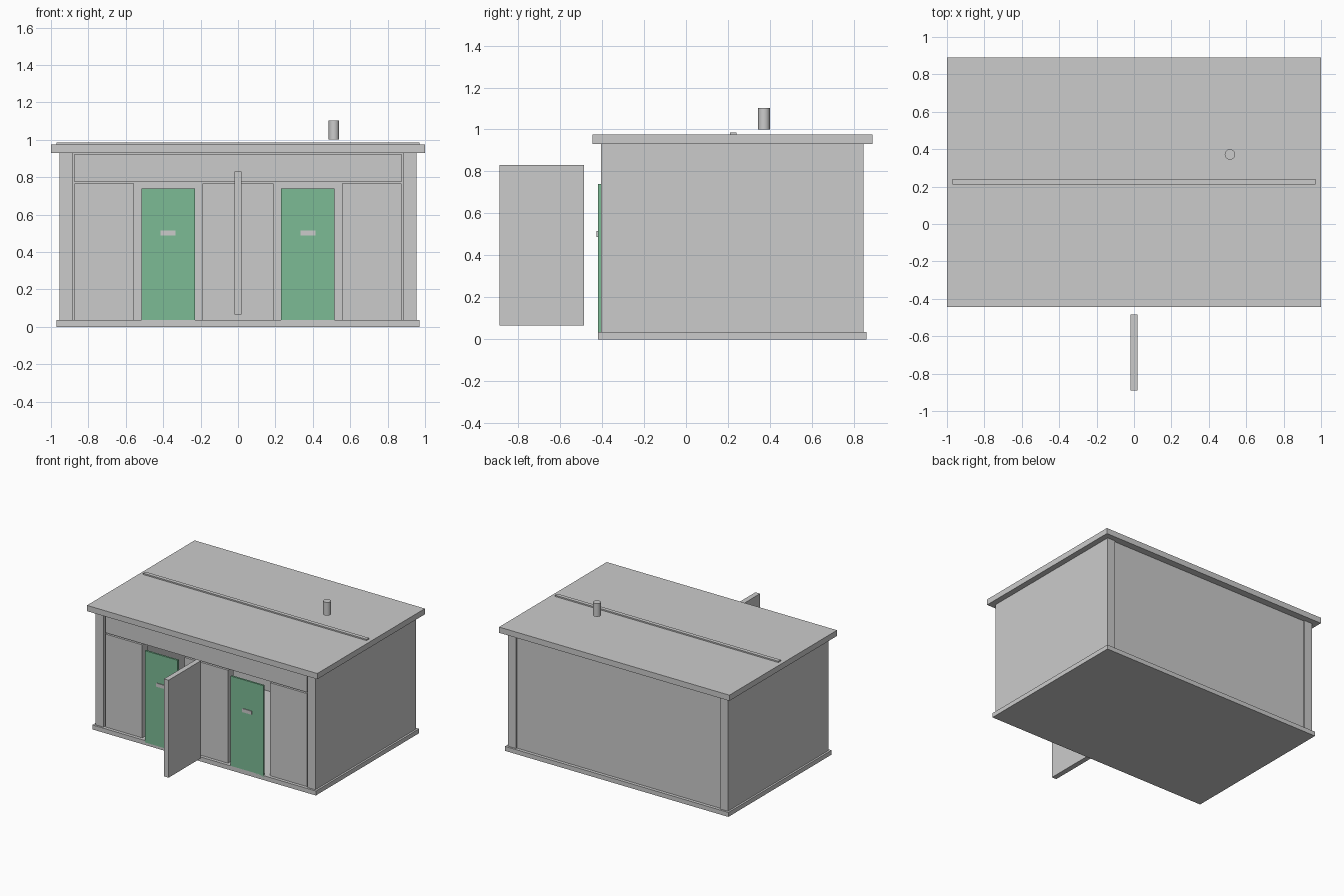
import bpy
from mathutils import Vector

if "Cube" in bpy.data.objects:
    bpy.data.objects.remove(bpy.data.objects["Cube"])


def box(name, x, y, z, mat=None):
    """Box from (min, max) ranges on each axis."""
    lo, hi = Vector((x[0], y[0], z[0])), Vector((x[1], y[1], z[1]))
    bpy.ops.mesh.primitive_cube_add(size=1, location=(lo + hi) / 2)
    ob = bpy.context.object
    ob.name = name
    ob.scale = hi - lo
    bpy.ops.object.transform_apply(location=False, rotation=False, scale=True)
    if mat:
        ob.data.materials.append(mat)
    return ob


def pair(name, x, y, z, mat=None):
    """Right-hand box and its mirrored twin on the left."""
    box(name + "_right", x, y, z, mat)
    box(name + "_left", (-x[1], -x[0]), y, z, mat)


green = bpy.data.materials.new("door_green")
green.diffuse_color = (0.2, 0.5, 0.3, 1)
green.use_nodes = True
green.node_tree.nodes["Principled BSDF"].inputs["Base Color"].default_value = green.diffuse_color

# Floor slab and flat roof with seam strip
box("floor_slab", (-0.97, 0.97), (-0.42, 0.86), (0, 0.035))
box("roof", (-1, 1), (-0.445, 0.89), (0.93, 0.975))
box("roof_ridge", (-0.97, 0.97), (0.21, 0.24), (0.975, 0.985))

# Side walls, whose ends read as corner posts, and recessed back wall
pair("side_wall", (0.885, 0.955), (-0.405, 0.845), (0.035, 0.93))
box("back_wall", (-0.885, 0.885), (0.765, 0.835), (0.035, 0.93))

# Front wall panels around the two doorways, with lintel above
front = (-0.395, -0.325)
pair("front_panel", (0.555, 0.875), front, (0.035, 0.765))
box("center_panel", (-0.19, 0.19), front, (0.035, 0.765))
box("lintel", (-0.875, 0.875), front, (0.775, 0.925))

# Doors and handles
pair("door", (0.23, 0.515), (-0.42, -0.405), (0.02, 0.74), green)
pair("door_handle", (0.335, 0.415), (-0.426, -0.418), (0.487, 0.515))

# Free-standing privacy screen between the doors
box("privacy_screen", (-0.02, 0.02), (-0.89, -0.485), (0.065, 0.83))

# Vent pipe
bpy.ops.mesh.primitive_cylinder_add(vertices=20, radius=0.028, depth=0.103,
                                    location=(0.513, 0.372, 1.052))
bpy.context.object.name = "vent_pipe"
bpy.ops.object.shade_smooth_by_angle()
